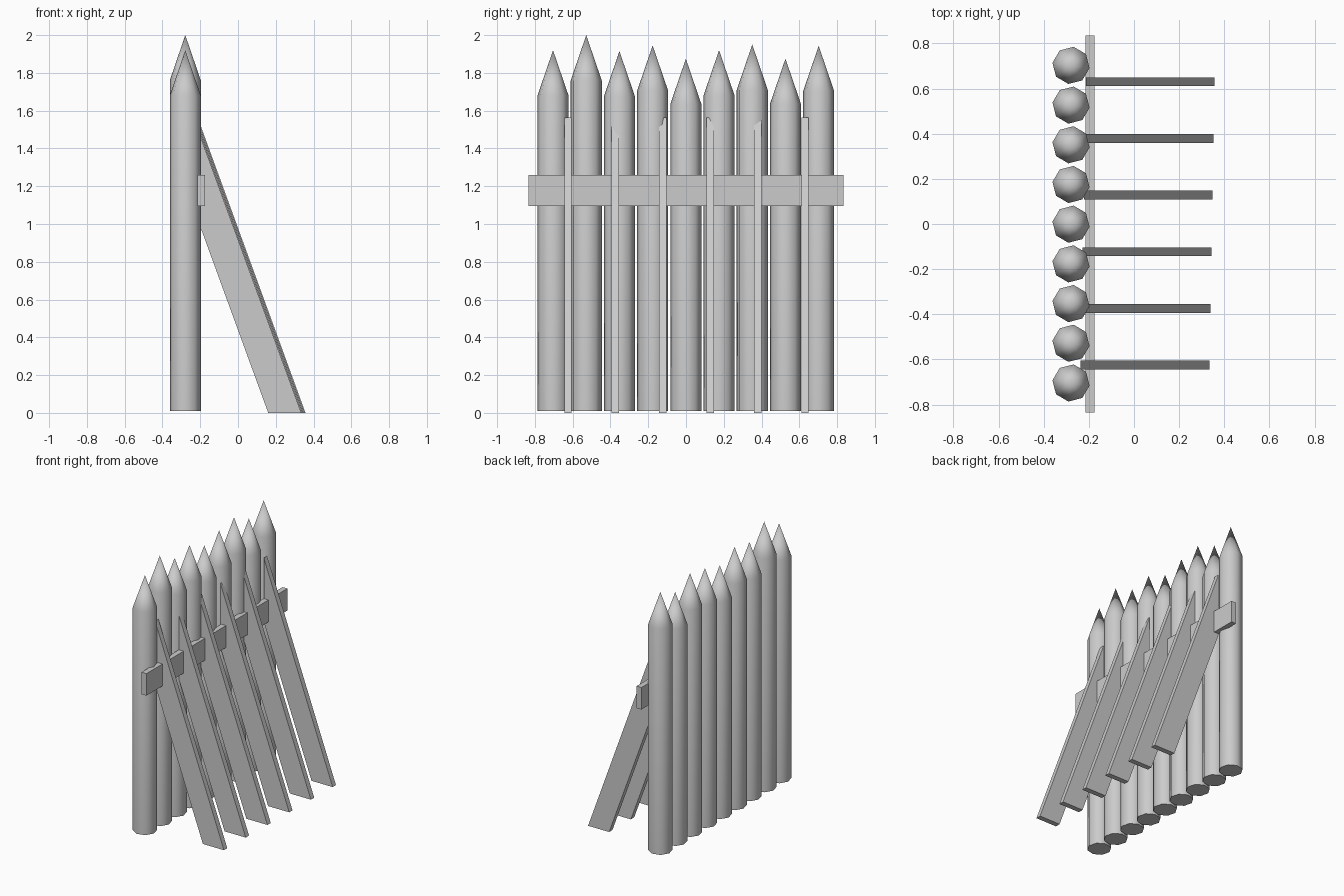
import bpy, bmesh, math

cube = bpy.data.objects.get("Cube")
if cube:
    bpy.data.objects.remove(cube, do_unlink=True)

grey = bpy.data.materials.new("pale grey")
grey.use_nodes = True
colour = (0.6, 0.6, 0.6, 1)
grey.diffuse_color = colour
grey.node_tree.nodes["Principled BSDF"].inputs["Base Color"].default_value = colour


def finish(name, bm, smooth=False):
    bmesh.ops.recalc_face_normals(bm, faces=bm.faces)
    mesh = bpy.data.meshes.new(name)
    bm.to_mesh(mesh)
    bm.free()
    mesh.materials.append(grey)
    obj = bpy.data.objects.new(name, mesh)
    bpy.context.collection.objects.link(obj)
    if smooth:
        bpy.ops.object.select_all(action="DESELECT")
        obj.select_set(True)
        bpy.context.view_layer.objects.active = obj
        bpy.ops.object.shade_smooth_by_angle(angle=math.radians(50))
    return obj


def post(name, x, y, tip, radius=0.083, base=0.01, point=0.24):
    """Eight-sided stake with a sharpened top."""
    bm = bmesh.new()
    rings = []
    for z in (base, tip - point):
        rings.append([bm.verts.new((x + radius * math.cos(a), y + radius * math.sin(a), z))
                      for a in (math.radians(45 * k - 8) for k in range(8))])
    apex = bm.verts.new((x, y, tip))
    low, high = rings
    bm.faces.new(low)
    for k in range(8):
        n = (k + 1) % 8
        bm.faces.new((low[k], low[n], high[n], high[k]))
        bm.faces.new((high[k], high[n], apex))
    finish(name, bm, smooth=True)


def plank(name, outline, y, depth):
    """Extrude an outline in the xz plane along y."""
    bm = bmesh.new()
    face = bm.faces.new([bm.verts.new((x, y - depth / 2, z)) for x, z in outline])
    moved = bmesh.ops.extrude_face_region(bm, geom=[face])["geom"]
    bmesh.ops.translate(bm, vec=(0, depth, 0),
                        verts=[v for v in moved if isinstance(v, bmesh.types.BMVert)])
    finish(name, bm)


# Row of sharpened posts of varying height
tips = (1.92, 2.0, 1.915, 1.945, 1.875, 1.92, 1.95, 1.875, 1.943)
for i, tip in enumerate(tips):
    post(f"post_{i + 1}", -0.279, -0.704 + 0.1758 * i, tip)

# Horizontal rail behind the posts
plank("rail", [(-0.215, 1.095), (-0.175, 1.095), (-0.175, 1.26), (-0.215, 1.26)], 0, 1.67)

# Leaning braces, cut flat on the ground and upright at the posts
slope = 2.74
for i in range(6):
    shift = 0.0045 * i
    foot_in, foot_out, head = 0.16 + shift, 0.335 + shift, -0.236 + shift
    plank(f"brace_{i + 1}",
          [(foot_in, 0), (foot_out, 0),
           (head, (foot_out - head) * slope), (head, (foot_in - head) * slope)],
          -0.625 + 0.251 * i, 0.039)
